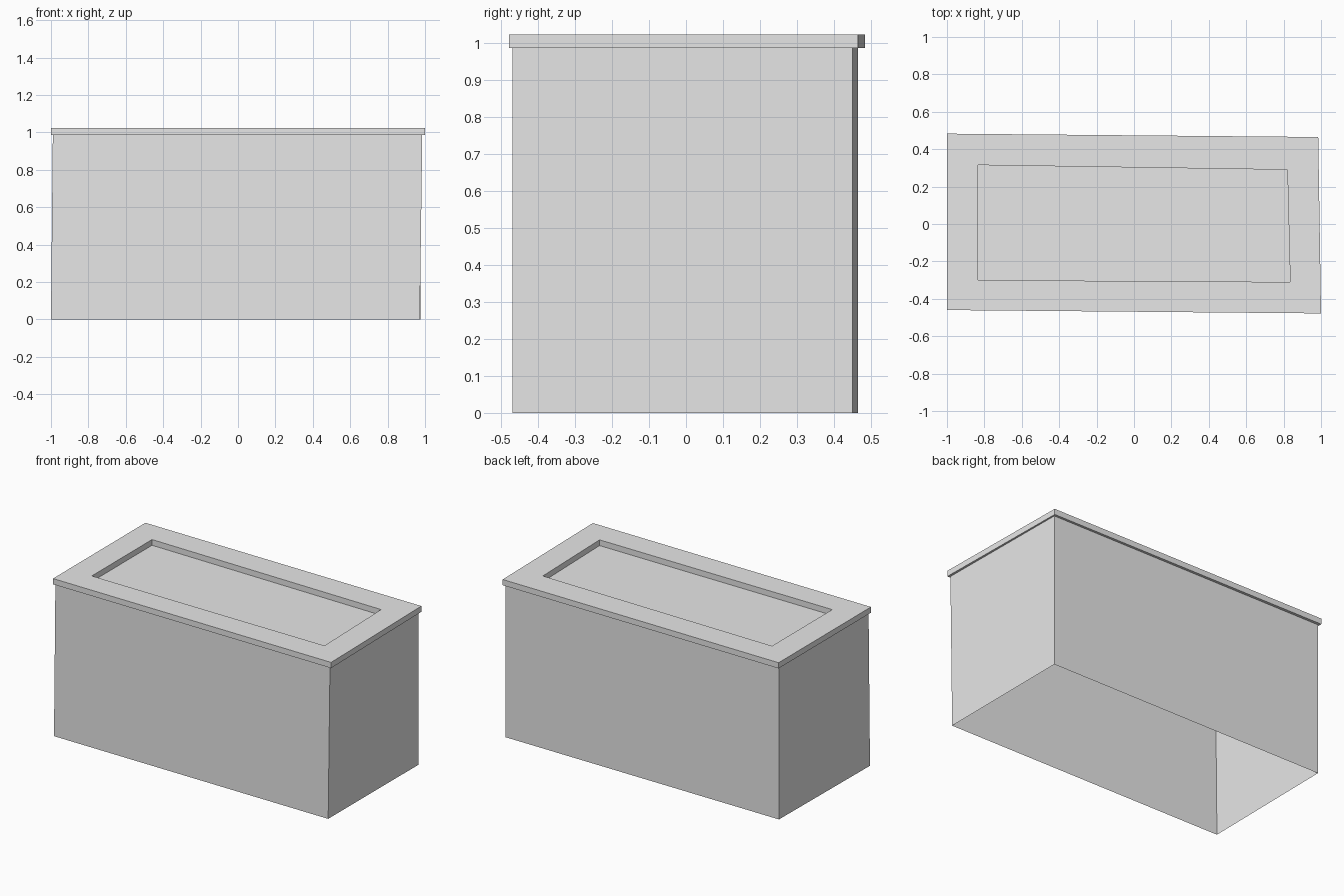
import bpy
import bmesh

cube = bpy.data.objects.get("Cube")
if cube:
    bpy.data.objects.remove(cube, do_unlink=True)

grey = bpy.data.materials.new("plain grey")
grey.use_nodes = True
colour = (0.8, 0.8, 0.8, 1)
grey.diffuse_color = colour
grey.node_tree.nodes["Principled BSDF"].inputs["Base Color"].default_value = colour

RIM_BASE, RIM_TOP = 0.985, 1.022


def ring(bm, corners, z):
    return [bm.verts.new((x, y, z)) for x, y in corners]


def bridge(bm, a, b):
    """Join two matching loops with a band of quads."""
    n = len(a)
    for i in range(n):
        j = (i + 1) % n
        bm.faces.new((a[i], a[j], b[j], b[i]))


def finish(bm, name):
    mesh = bpy.data.meshes.new(name)
    bm.to_mesh(mesh)
    bm.free()
    mesh.materials.append(grey)
    obj = bpy.data.objects.new(name, mesh)
    bpy.context.collection.objects.link(obj)
    return obj


# Box body: slightly crooked thin walls, closed top, open underside
bm = bmesh.new()
foot = ring(bm, [(-1.0, -0.45), (0.972, -0.468), (0.975, 0.45), (-0.99, 0.465)], 0)
head = ring(bm, [(-0.99, -0.45), (0.985, -0.468), (0.975, 0.45), (-0.99, 0.465)], RIM_BASE)
bridge(bm, foot, head)
bm.faces.new(head)
finish(bm, "box_body")

# Raised rim: overhanging crooked frame around the sunken top panel
outer = [(-1.0, -0.46), (1.0, -0.478), (0.985, 0.465), (-1.0, 0.483)]
inner = [(-0.835, -0.30), (0.835, -0.31), (0.82, 0.29), (-0.835, 0.315)]
bm = bmesh.new()
loops = [ring(bm, outer, RIM_BASE), ring(bm, outer, RIM_TOP),
         ring(bm, inner, RIM_TOP), ring(bm, inner, RIM_BASE)]
for i, loop in enumerate(loops):
    bridge(bm, loop, loops[(i + 1) % len(loops)])
bmesh.ops.recalc_face_normals(bm, faces=bm.faces)
finish(bm, "top_rim")
